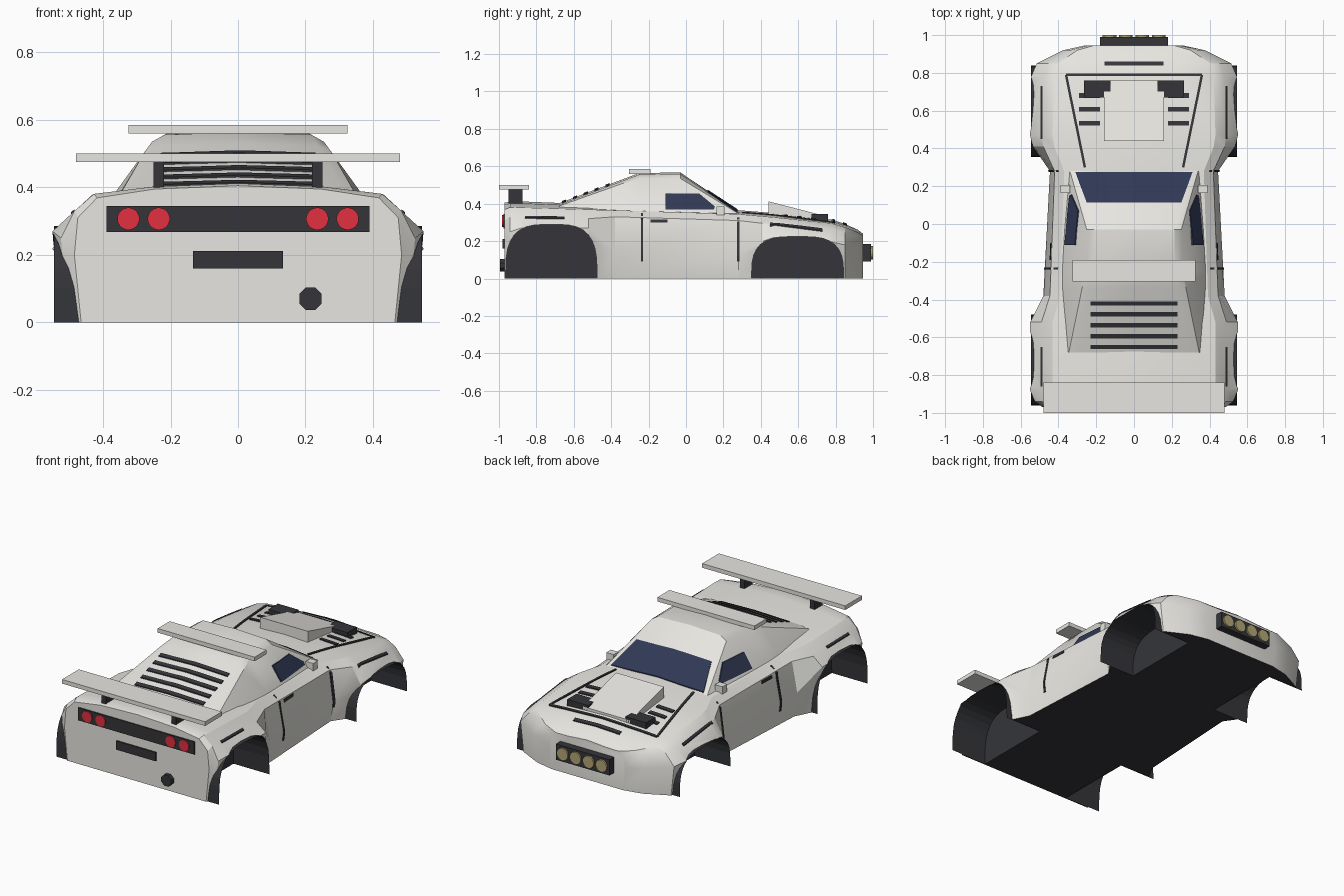
import bpy, bmesh, math
from mathutils import Vector
from mathutils.bvhtree import BVHTree

if "Cube" in bpy.data.objects:
    bpy.data.objects.remove(bpy.data.objects["Cube"])


def material(name, col):
    m = bpy.data.materials.new(name)
    m.diffuse_color = (*col, 1)
    m.use_nodes = True
    m.node_tree.nodes["Principled BSDF"].inputs["Base Color"].default_value = m.diffuse_color
    return m


WHITE = material("body_paint", (0.80, 0.79, 0.75))
DARK = material("dark_trim", (0.035, 0.036, 0.042))
GLASS = material("glass", (0.03, 0.04, 0.09))
RED = material("tail_red", (0.75, 0.03, 0.05))
LAMP = material("lamp_yellow", (0.45, 0.38, 0.18))
BOTH = (1, -1)


def mesh(name, verts, faces, mat):
    me = bpy.data.meshes.new(name)
    me.from_pydata([tuple(v) for v in verts], [], faces)
    me.materials.append(mat)
    bm = bmesh.new()
    bm.from_mesh(me)
    bmesh.ops.recalc_face_normals(bm, faces=bm.faces)
    bm.to_mesh(me)
    bm.free()
    ob = bpy.data.objects.new(name, me)
    bpy.context.collection.objects.link(ob)
    return ob


def prism(name, prof, x0, x1, mat):
    n = len(prof)
    v = [(x, y, z) for x in (x0, x1) for y, z in prof]
    f = [(i, (i + 1) % n, n + (i + 1) % n, n + i) for i in range(n)]
    return mesh(name, v, f + [tuple(range(n)), tuple(range(n, 2 * n))], mat)


def box(name, x, y, z, mat):
    (a, b), (c, d) = y, z
    return prism(name, [(a, c), (b, c), (b, d), (a, d)], *x, mat)


def disc(name, x, y, z, r, depth, sides, mat):
    bpy.ops.mesh.primitive_cylinder_add(vertices=sides, radius=r, depth=depth,
                                        location=(x, y, z), rotation=(math.pi / 2, math.pi / sides, 0))
    ob = bpy.context.object
    ob.name = name
    ob.data.materials.append(mat)


def loft(name, sections):
    """Sections: (y, half outline from the bottom to the centre top)."""
    verts, faces = [], []
    for y, half in sections:
        ring = half + [(-x, z) for x, z in reversed(half[:-1])]
        verts += [(x, y, z) for x, z in ring]
    n, total = len(ring), len(verts)
    for s in range(0, total - n, n):
        for i in range(n):
            j = (i + 1) % n
            faces.append((s + i, s + j, s + j + n, s + i + n))
    faces += [tuple(range(n)), tuple(range(total - n, total))]
    ob = mesh(name, verts, faces, WHITE)
    ob.data.materials.append(DARK)
    for p in ob.data.polygons:
        if p.normal.z < -0.95 and p.center.z < 0.02:
            p.material_index = 1
    return ob


def body_outline(w, zm, ws, zs, zc):
    """Sill, widest line, shoulder, deck edge and crown follow from five sizes."""
    return [(w - .02, 0), (w, zm), (ws, zs), (ws * .88, zs + (zc - zs) * .62),
            (ws * .52, zc - .01), (0, zc)]


def cabin_outline(wb, zb, we, ze, zc):
    return [(wb + .03, zb - .06), (wb, zb), (we, ze), (we - .037, zc - .008), (0, zc)]


# Lower body shell: y, half width, its height, shoulder width, its height, crown
body = loft("body_shell", [(y, body_outline(*s)) for y, *s in (
    (-.97, .485, .20, .475, .31, .405), (-.94, .525, .25, .485, .33, .412),
    (-.88, .55, .27, .49, .325, .412), (-.52, .55, .27, .49, .32, .398),
    (-.38, .48, .15, .445, .33, .385), (.28, .445, .12, .42, .31, .365),
    (.41, .535, .20, .48, .295, .355), (.47, .55, .22, .49, .29, .35),
    (.78, .545, .195, .48, .262, .315), (.85, .515, .18, .46, .245, .292),
    (.92, .375, .16, .34, .225, .26), (.945, .26, .14, .24, .21, .24))])

# Wheel arches: cut the shell, then line the pockets
for tag, y0, y1, top in (("rear", -.965, -.475, .29), ("front", .35, .843, .225)):
    cy, r = (y0 + y1) / 2, (y1 - y0) / 2

    def arch(k):
        out = []
        for i in range(17):
            a = math.pi * (1 - i / 16)
            c, s = math.cos(a), max(math.sin(a), 0)
            out.append((cy + k * r * math.copysign(abs(c) ** .62, c), k * top * s ** .62))
        return out

    for s in BOTH:
        cut = prism("arch_cutter", [(y0, -.05)] + arch(1) + [(y1, -.05)], s * .3, s * .7, DARK)
        mod = body.modifiers.new("arch", 'BOOLEAN')
        mod.operation, mod.object, mod.solver = 'DIFFERENCE', cut, 'EXACT'
        bpy.context.view_layer.objects.active = body
        bpy.ops.object.modifier_apply(modifier=mod.name)
        bpy.data.objects.remove(cut)
        v = [(s * x, y, z) for x in (.305, .546) for y, z in arch(.985)]
        f = [(i, i + 1, i + 18, i + 17) for i in range(16)] + [tuple(range(17))]
        mesh(tag + "_wheel_liner", v, f, DARK)

# Cabin: y, base width, its height, roof edge width, its height, crown
cabin = loft("cabin", [(y, cabin_outline(*s)) for y, *s in (
    (.30, .355, .325, .345, .335, .345), (-.03, .37, .35, .25, .535, .567),
    (-.25, .38, .36, .255, .535, .564), (-.34, .375, .37, .275, .508, .53),
    (-.68, .355, .375, .345, .387, .402))])

for ob in (body, cabin):
    bpy.ops.object.select_all(action='DESELECT')
    ob.select_set(True)
    bpy.context.view_layer.objects.active = ob
    bpy.ops.object.shade_smooth_by_angle(angle=math.radians(25))

trees = [BVHTree.FromPolygons([v.co for v in ob.data.vertices],
                              [tuple(p.vertices) for p in ob.data.polygons]) for ob in (body, cabin)]


def project(p, axis):
    """Drop a 2D point on the bodywork, seen from the side ('X': y,z) or above ('Z': x,y)."""
    o, d = ((3, *p), (-1, 0, 0)) if axis == 'X' else ((*p, 3), (0, 0, -1))
    hits = [h[0] for h in (t.ray_cast(Vector(o), Vector(d)) for t in trees) if h[0]]
    return max(hits, key=lambda h: h['XYZ'.index(axis)])


def decal(name, rows, axis, mat, sides=(1,)):
    """Thin panel laid on the bodywork; rows are pairs of edge points."""
    out = Vector((1, 0, 0)) if axis == 'X' else Vector((0, 0, 1))
    top = [project(p, axis) for pair in rows for p in pair]
    n, v = len(top), [t + out * .006 for t in top] + [t - out * .008 for t in top]
    f = [(0, n, n + 1, 1), (n - 2, n - 1, 2 * n - 1, 2 * n - 2)]
    for a in range(0, n - 2, 2):
        b, c, d = a + 1, a + 3, a + 2
        f += [(a, b, c, d), (n + d, n + c, n + b, n + a), (a, d, n + d, n + a), (b, n + b, n + c, c)]
    for s in sides:
        mesh(name, [(s * p.x, p.y, p.z) for p in v], f, mat)


def strip(name, a, b, w, axis, sides=(1,), n=8):
    a, b = Vector(a), Vector(b)
    d = (b - a).normalized()
    e = Vector((-d.y, d.x)) * w / 2
    pts = [a.lerp(b, i / n) for i in range(n + 1)]
    decal(name, [(tuple(p + e), tuple(p - e)) for p in pts], axis, DARK, sides)


# Windows
decal("windshield", [((x, .275), (x * .81, .115)) for x in (-.31, -.15, 0, .15, .31)], 'Z', GLASS)
decal("side_window", [((-.11, .37), (-.11, .455)), ((.07, .37), (.07, .455)),
                      ((.15, .37), (.155, .385))], 'X', GLASS, BOTH)

# Shut lines, handles and vents
strip("door_rear_line", (-.235, .09), (-.235, .35), .012, 'X', BOTH)
strip("door_front_line", (.28, .09), (.28, .325), .012, 'X', BOTH)
strip("door_handle", (-.19, .308), (-.10, .308), .016, 'X', BOTH, 2)
strip("front_fender_line", (.49, .45), (.49, .73), .01, 'Z', BOTH)
strip("rear_fender_line", (.49, -.86), (.49, -.65), .01, 'Z', BOTH)
strip("hood_side_line", (.36, .79), (.26, .30), .013, 'Z', BOTH)
strip("hood_front_line", (-.36, .79), (.36, .79), .012, 'Z')
strip("nose_slot", (-.155, .85), (.155, .85), .02, 'Z')
for i in range(3):
    strip("hood_vent", (.18, .68 - i * .073), (.29, .68 - i * .073), .025, 'Z', BOTH, 2)
for i in range(5):
    strip("rear_louvre", (-.23, -.42 - i * .058), (.23, -.42 - i * .058), .022, 'Z')

# Hood scoop, hood lamps, mirrors, wing posts
prism("hood_scoop", [(.44, .33), (.44, .413), (.76, .33), (.76, .30)], -.16, .16, WHITE)
for s in BOTH:
    box("hood_lamp", (s * .125, s * .265), (.67, .76), (.30, .345), DARK)
    box("mirror", (s * .34, s * .39), (.163, .207), (.34, .385), WHITE)
    box("wing_post", (s * .22, s * .25), (-.95, -.875), (.39, .48), DARK)

# Wings
box("rear_wing", (-.48, .48), (-1, -.84), (.475, .50), WHITE)
box("roof_spoiler", (-.325, .325), (-.305, -.19), (.56, .585), WHITE)

# Rear panel
box("tail_panel", (-.39, .39), (-.977, -.96), (.268, .345), DARK)
box("plate_recess", (-.133, .133), (-.98, -.96), (.16, .212), DARK)
for x in (-.325, -.235, .235, .325):
    disc("tail_light", x, -.977, .307, .033, .012, 24, RED)
disc("exhaust", .215, -.975, .07, .036, .04, 8, DARK)

# Front light bar
box("light_bar", (-.18, .18), (.94, .99), (.09, .185), DARK)
for i in range(4):
    disc("bar_lamp", -.13 + i * .087, .99, .138, .037, .02, 16, LAMP)
